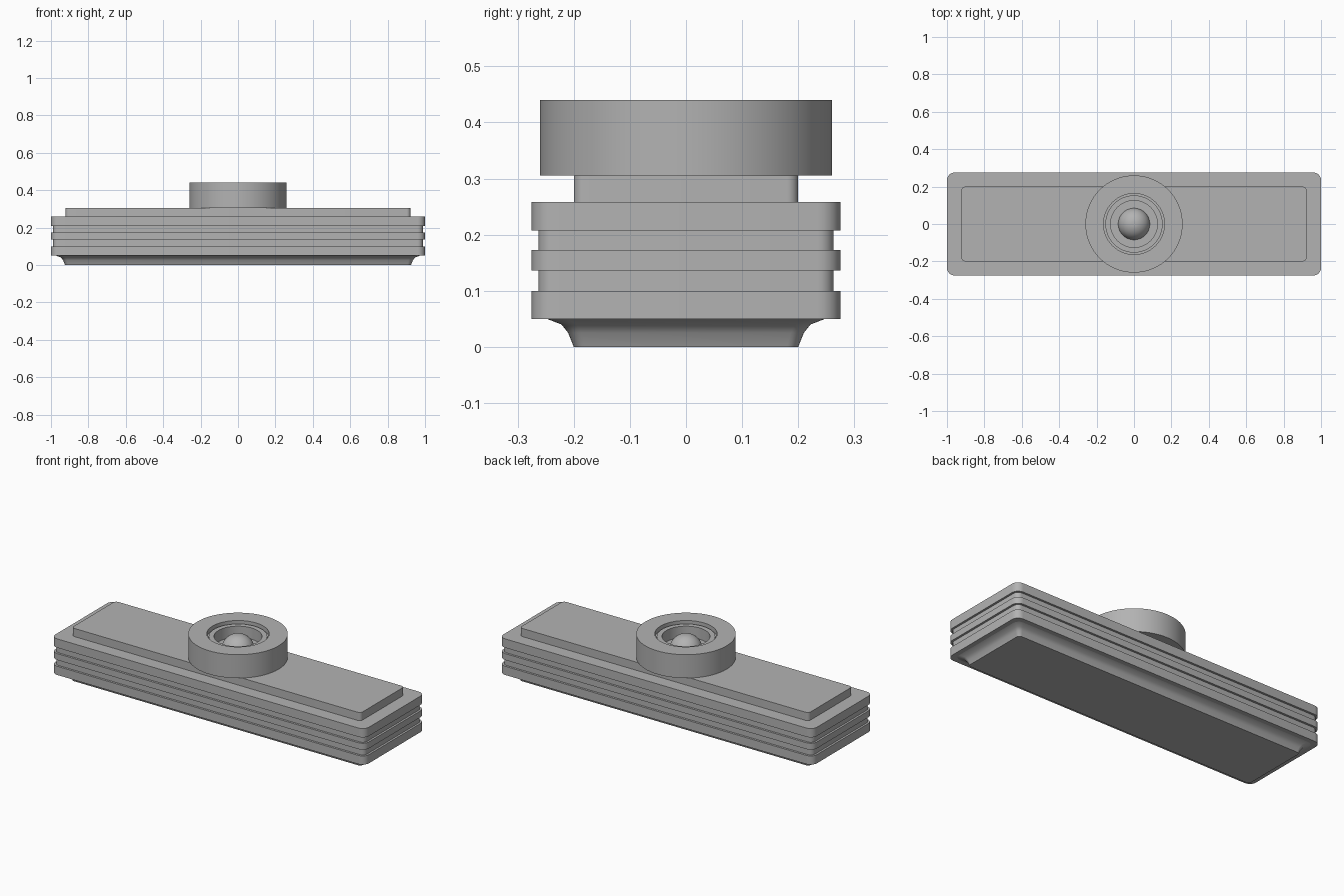
import bpy, bmesh, math

cube = bpy.data.objects.get("Cube")
if cube:
    bpy.data.objects.remove(cube, do_unlink=True)

grey = bpy.data.materials.new("mid grey")
grey.use_nodes = True
grey.diffuse_color = (0.45, 0.45, 0.45, 1)
grey.node_tree.nodes["Principled BSDF"].inputs["Base Color"].default_value = grey.diffuse_color


def skin(name, loops, close_start=True, close_end=True, angle=30):
    """Bridge equal-length loops of points into one smooth-shaded object."""
    bm = bmesh.new()
    rings = [[bm.verts.new(p) for p in loop] for loop in loops]
    n = len(rings[0])
    for a, b in zip(rings, rings[1:]):
        for i in range(n):
            j = (i + 1) % n
            bm.faces.new((a[i], a[j], b[j], b[i]))
    if close_start:
        bm.faces.new(rings[0][::-1])
    if close_end:
        bm.faces.new(rings[-1])
    bmesh.ops.recalc_face_normals(bm, faces=bm.faces)
    mesh = bpy.data.meshes.new(name)
    bm.to_mesh(mesh)
    bm.free()
    mesh.materials.append(grey)
    obj = bpy.data.objects.new(name, mesh)
    bpy.context.collection.objects.link(obj)
    bpy.ops.object.select_all(action="DESELECT")
    obj.select_set(True)
    bpy.context.view_layer.objects.active = obj
    bpy.ops.object.shade_smooth_by_angle(angle=math.radians(angle))
    return obj


def rounded_rect(hx, hy, r, z, steps=6):
    """Rounded rectangle outline, given by half sizes and corner radius."""
    points = []
    for k, (sx, sy) in enumerate(((1, 1), (-1, 1), (-1, -1), (1, -1))):
        for i in range(steps + 1):
            a = math.pi / 2 * (k + i / steps)
            points.append((sx * (hx - r) + r * math.cos(a),
                           sy * (hy - r) + r * math.sin(a), z))
    return points


def circle(r, z, n=64):
    return [(r * math.cos(2 * math.pi * i / n), r * math.sin(2 * math.pi * i / n), z)
            for i in range(n)]


# Foot with a concave flare up to the body
flare = [(0, 0), (0.01, 0.025), (0.022, 0.04), (0.048, 0.05)]
skin("flared_foot", [rounded_rect(0.925 + d, 0.2 + d, 0.02 + d / 3, z) for d, z in flare])

# Banded body: full-size bands with recessed grooves between them
levels = [0.05, 0.1, 0.136, 0.173, 0.207, 0.258]
outlines = []
for i, (low, high) in enumerate(zip(levels, levels[1:])):
    inset = 0.012 * (i % 2)
    outlines += [rounded_rect(1 - inset, 0.275 - inset, 0.04 - inset, z) for z in (low, high)]
skin("banded_body", outlines)

# Raised top plate
skin("top_plate", [rounded_rect(0.922, 0.2, 0.02, z) for z in (0.258, 0.305)])

# Round collar with a stepped well
collar = [(0.0, 0.305), (0.26, 0.305), (0.26, 0.44), (0.163, 0.44), (0.163, 0.415),
          (0.153, 0.415), (0.153, 0.425), (0.125, 0.425), (0.125, 0.36)]
skin("collar", [circle(r, z) for r, z in collar[1:]])

# Domed button in the well
dome = [(0.085 * math.cos(a), 0.355 + 0.08 * math.sin(a))
        for a in (math.pi / 2 * i / 10 for i in range(10))]
skin("dome", [circle(r, z) for r, z in dome])
